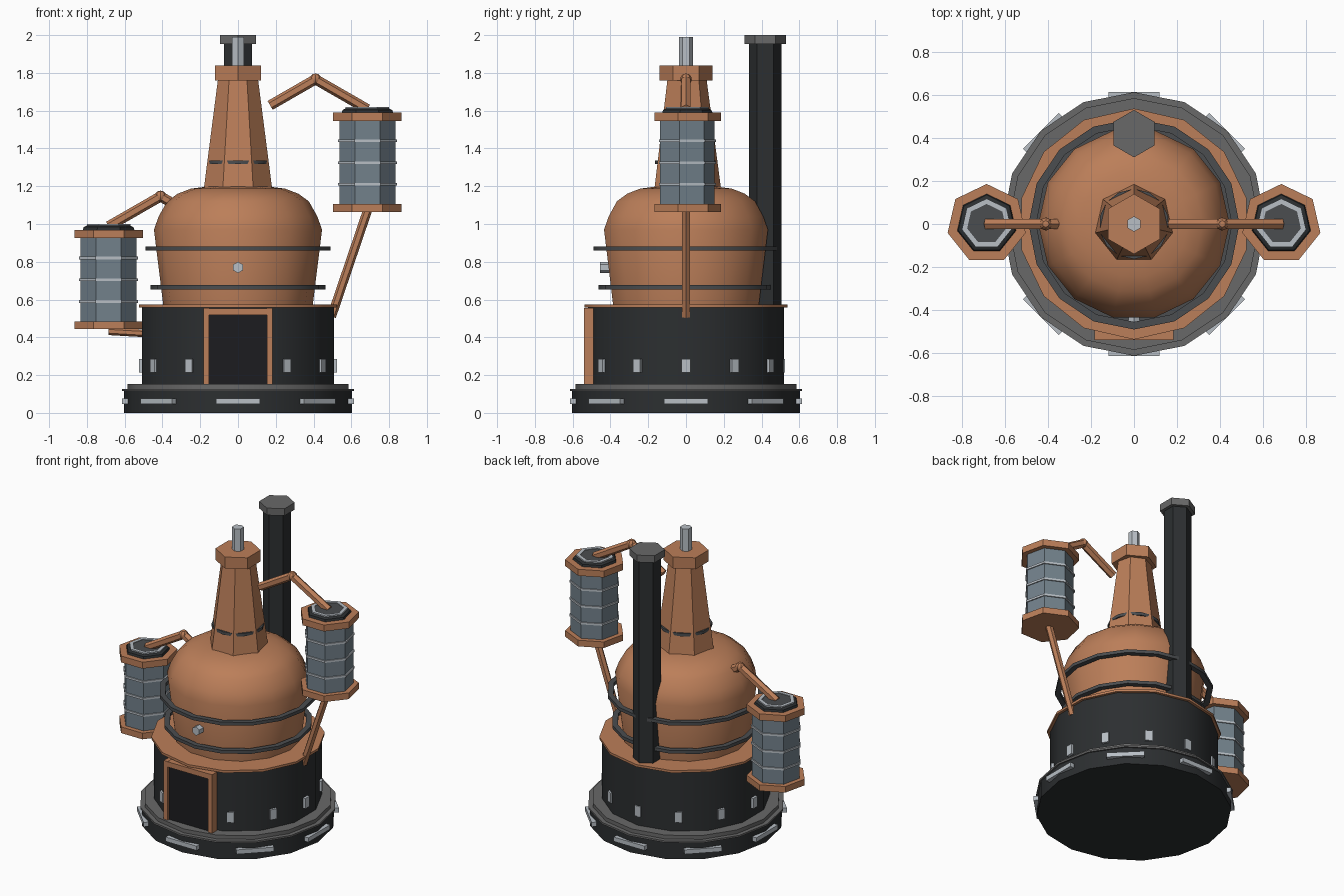
import bpy, bmesh, math
from mathutils import Vector, Matrix

if "Cube" in bpy.data.objects:
    bpy.data.objects.remove(bpy.data.objects["Cube"])


def material(name, r, g, b):
    m = bpy.data.materials.new(name)
    m.diffuse_color = (r, g, b, 1)
    m.use_nodes = True
    m.node_tree.nodes["Principled BSDF"].inputs["Base Color"].default_value = m.diffuse_color
    return m


COPPER = material("copper", 0.5, 0.21, 0.1)
IRON = material("dark_iron", 0.025, 0.028, 0.03)
BLACK = material("soot_black", 0.012, 0.012, 0.014)
GREY = material("grey_iron", 0.14, 0.14, 0.14)
HOOP = material("hoop_iron", 0.07, 0.075, 0.08)
STEEL = material("blue_steel", 0.17, 0.22, 0.26)
LIGHT = material("bright_steel", 0.48, 0.52, 0.56)
UP = math.pi / 2


def finish(name, bm, mat):
    bmesh.ops.recalc_face_normals(bm, faces=bm.faces)
    me = bpy.data.meshes.new(name)
    bm.to_mesh(me)
    bm.free()
    me.materials.append(mat)
    ob = bpy.data.objects.new(name, me)
    bpy.context.collection.objects.link(ob)
    bpy.ops.object.select_all(action='DESELECT')
    ob.select_set(True)
    bpy.context.view_layer.objects.active = ob
    bpy.ops.object.shade_smooth_by_angle(angle=math.radians(30))
    return ob


def lathe(name, profile, n, mat, at=(0, 0, 0), start=UP, ring=False, matrix=None):
    """Turn (radius, z) points round z; ring=True closes the profile on itself."""
    bm = bmesh.new()
    rows = []
    for r, z in profile:
        rows.append([bm.verts.new((r * math.cos(start + i * math.tau / n),
                                   r * math.sin(start + i * math.tau / n), z)) for i in range(n)])
    pairs = list(zip(rows, rows[1:]))
    if ring:
        pairs.append((rows[-1], rows[0]))
    else:
        bm.faces.new(rows[0])
        bm.faces.new(rows[-1])
    for a, b in pairs:
        for i in range(n):
            j = (i + 1) % n
            bm.faces.new((a[i], a[j], b[j], b[i]))
    bm.transform(matrix if matrix else Matrix.Translation(at))
    return finish(name, bm, mat)


def hoop(name, r_in, r_out, z, h, n, mat, at=(0, 0, 0), start=UP):
    return lathe(name, [(r_in, z - h / 2), (r_out, z - h / 2), (r_out, z + h / 2), (r_in, z + h / 2)],
                 n, mat, at, start, ring=True)


def box(name, size, center, mat, spin=0):
    bm = bmesh.new()
    bmesh.ops.create_cube(bm, size=1)
    bm.transform(Matrix.Rotation(spin, 4, 'Z') @ Matrix.Translation(center) @ Matrix.Diagonal((*size, 1)))
    return finish(name, bm, mat)


def rod(name, a, b, r, mat, n=6):
    a, b = Vector(a), Vector(b)
    d = b - a
    m = Matrix.Translation(a) @ d.to_track_quat('Z', 'Y').to_matrix().to_4x4()
    return lathe(name, [(r, 0), (r, d.length)], n, mat, matrix=m)


# Stepped base with light plates
lathe("base", [(0.603, 0), (0.603, 0.115)], 16, IRON)
lathe("base_lip", [(0.613, 0.115), (0.613, 0.127)], 16, GREY)
lathe("base_step", [(0.585, 0.127), (0.585, 0.153)], 16, GREY)
for i in range(8):
    box(f"base_plate_{i}", (0.235, 0.03, 0.03), (0, -0.598, 0.062), LIGHT, i * math.tau / 8)

# Furnace, rim and studs
lathe("furnace", [(0.52, 0.15), (0.52, 0.56)], 14, IRON)
lathe("furnace_rim", [(0.537, 0.558), (0.537, 0.574)], 14, COPPER)
for i in range(1, 12):
    box(f"furnace_stud_{i}", (0.045, 0.03, 0.07), (0, -0.509, 0.25), LIGHT, i * math.tau / 12)

# Furnace door
box("door_panel", (0.32, 0.03, 0.37), (0, -0.508, 0.337), BLACK)
for s in (-1, 1):
    box("door_jamb", (0.03, 0.05, 0.40), (s * 0.168, -0.515, 0.354), COPPER)
box("door_lintel", (0.366, 0.05, 0.036), (0, -0.515, 0.535), COPPER)

# Pot with hoops and knob
lathe("pot", [(0.395, 0.565), (0.445, 0.97), (0.42, 1.04), (0.375, 1.12), (0.32, 1.16),
              (0.25, 1.187), (0.15, 1.2)], 14, COPPER, start=0)
hoop("pot_hoop_upper", 0.455, 0.49, 0.87, 0.022, 16, HOOP)
hoop("pot_hoop_lower", 0.428, 0.463, 0.665, 0.022, 16, HOOP)
rod("pot_knob", (0, -0.40, 0.77), (0, -0.455, 0.77), 0.03, LIGHT)

# Neck, collar and finial
lathe("neck", [(0.185, 1.19), (0.107, 1.78)], 7, COPPER)
hoop("neck_hoop", 0.14, 0.163, 1.327, 0.02, 14, HOOP)
lathe("neck_collar", [(0.14, 1.76), (0.14, 1.838)], 6, COPPER)
lathe("finial", [(0.036, 1.83), (0.036, 1.99)], 6, LIGHT)

# Chimney
lathe("chimney", [(0.086, 0.565), (0.086, 1.96)], 6, IRON, at=(0, 0.42, 0))
lathe("chimney_cap", [(0.11, 1.952), (0.11, 2.0)], 6, GREY, at=(0, 0.42, 0))

# Two condensers with their swan-neck pipes
for side, s, z in (("right", 1, 1.063), ("left", -1, 0.443)):
    c = (s * 0.685, 0, z)
    lathe(f"{side}_drum", [(0.152, 0.02), (0.152, 0.5)], 7, STEEL, c)
    lathe(f"{side}_drum_foot", [(0.186, 0), (0.186, 0.042)], 7, COPPER, c)
    lathe(f"{side}_drum_head", [(0.186, 0.482), (0.186, 0.526)], 7, COPPER, c)
    for k in range(3):
        hoop(f"{side}_drum_hoop_{k}", 0.145, 0.16, 0.147 + 0.115 * k, 0.014, 7, LIGHT, c)
    lathe(f"{side}_drum_lid", [(0.14, 0.526), (0.135, 0.54), (0.115, 0.55)], 7, IRON, c)
    hoop(f"{side}_lid_ring", 0.093, 0.118, 0.55, 0.014, 7, LIGHT, c)
    lathe(f"{side}_lid_centre", [(0.095, 0.545), (0.095, 0.553)], 7, HOOP, c)
    peak = (s * 0.41, 0, z + 0.703)
    rod(f"{side}_pipe_inner", (s * 0.17, 0, z + 0.565), peak, 0.027, COPPER)
    rod(f"{side}_pipe_outer", peak, (s * 0.685, 0, z + 0.545), 0.027, COPPER)
    bm = bmesh.new()
    bmesh.ops.create_uvsphere(bm, u_segments=8, v_segments=6, radius=0.031)
    bm.transform(Matrix.Translation(peak))
    finish(f"{side}_pipe_elbow", bm, COPPER)

# Return pipes to the furnace
rod("right_return_pipe", (0.685, 0, 1.07), (0.495, 0, 0.51), 0.024, COPPER)
rod("left_return_pipe", (-0.685, 0, 0.432), (-0.48, 0, 0.42), 0.02, COPPER)
